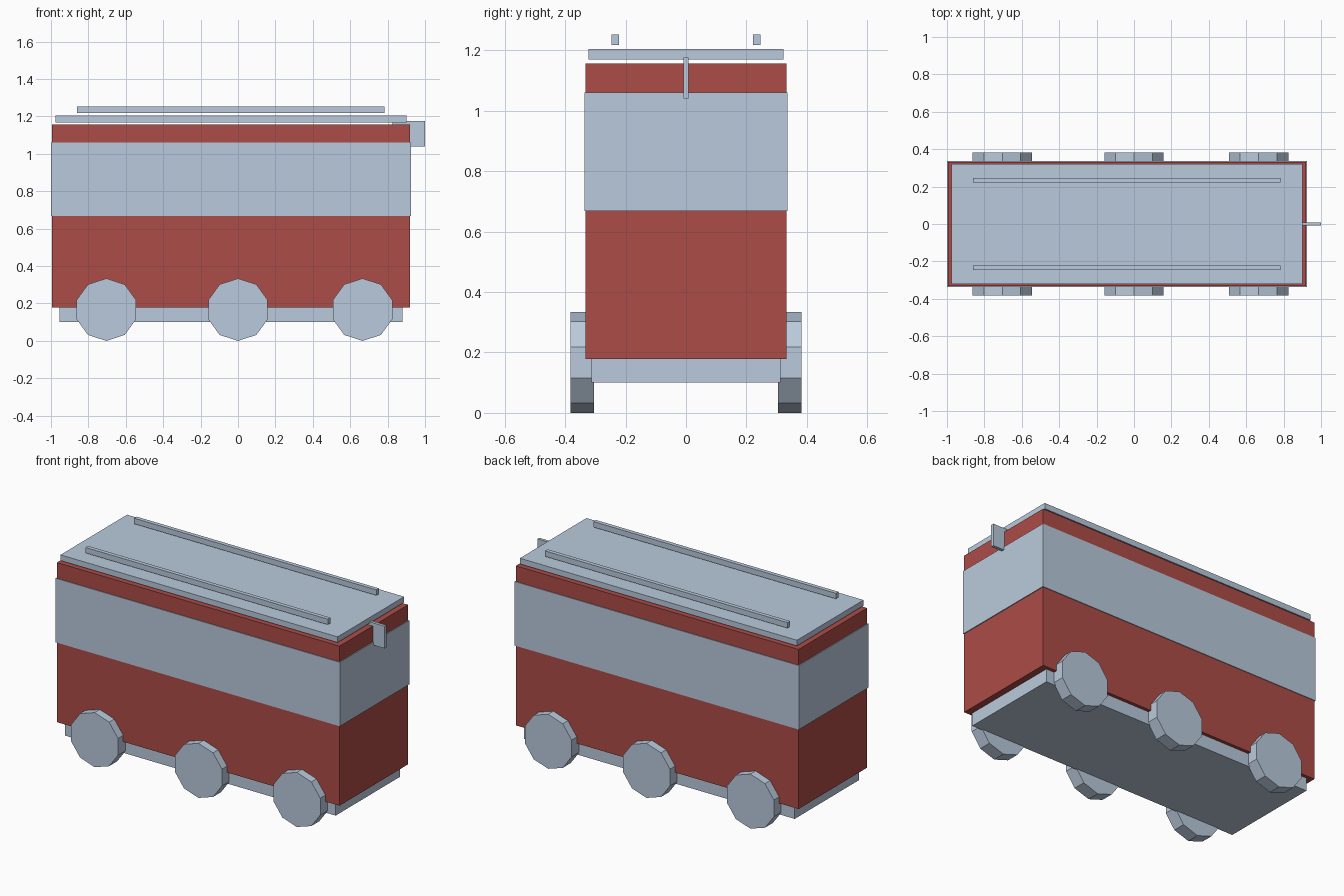
import bpy, bmesh, math
from mathutils import Matrix

if "Cube" in bpy.data.objects:
    bpy.data.objects.remove(bpy.data.objects["Cube"])


def material(name, rgb):
    m = bpy.data.materials.new(name)
    m.diffuse_color = (*rgb, 1.0)
    m.use_nodes = True
    m.node_tree.nodes["Principled BSDF"].inputs["Base Color"].default_value = m.diffuse_color
    return m


RED = material("brick_red", (0.413, 0.072, 0.063))
GREY = material("pale_blue_grey", (0.491, 0.591, 0.716))


def finish(name, bm, mat):
    bmesh.ops.recalc_face_normals(bm, faces=bm.faces)
    mesh = bpy.data.meshes.new(name)
    bm.to_mesh(mesh)
    bm.free()
    mesh.materials.append(mat)
    obj = bpy.data.objects.new(name, mesh)
    bpy.context.collection.objects.link(obj)
    return obj


def box(name, x, y, z, mat):
    """Box spanning the (low, high) ranges on each axis."""
    bm = bmesh.new()
    bmesh.ops.create_cube(bm, size=1)
    for v in bm.verts:
        v.co = [r[0] if c < 0 else r[1] for c, r in zip(v.co, (x, y, z))]
    return finish(name, bm, mat)


def wheel(name, x, y, radius, width):
    """Ten-sided wheel with one corner pointing straight up."""
    bm = bmesh.new()
    bmesh.ops.create_cone(bm, cap_ends=True, segments=10, radius1=radius,
                          radius2=radius, depth=width)
    top = max(bm.verts, key=lambda v: v.co.y)
    turn = math.pi / 2 - math.atan2(top.co.y, top.co.x)
    bmesh.ops.transform(bm, verts=bm.verts, matrix=(
        Matrix.Translation((x, y, radius))
        @ Matrix.Rotation(math.pi / 2, 4, 'X')
        @ Matrix.Rotation(turn, 4, 'Z')))
    return finish(name, bm, GREY)


# Chassis, body shell and window band
box("chassis", (-0.955, 0.88), (-0.312, 0.312), (0.10, 0.18), GREY)
box("body", (-0.995, 0.92), (-0.332, 0.332), (0.179, 1.156), RED)
box("window_band", (-1.0, 0.925), (-0.336, 0.336), (0.668, 1.06), GREY)

# Roof panel, slightly raised, with two roof rails
box("roof", (-0.977, 0.90), (-0.322, 0.322), (1.169, 1.204), GREY)
for side, tag in ((-1, "front"), (1, "back")):
    ys = sorted((side * 0.222, side * 0.247))
    box(f"roof_rail_{tag}", (-0.86, 0.782), ys, (1.218, 1.252), GREY)

# Plate projecting from the end of the body
box("end_plate", (0.825, 1.0), (-0.009, 0.009), (1.04, 1.176), GREY)

# Three wheels on each side
for i, x in enumerate((-0.704, 0.0, 0.666), 1):
    for side, tag in ((-1, "front"), (1, "back")):
        wheel(f"wheel_{tag}_{i}", x, side * 0.3435, 0.167, 0.077)
